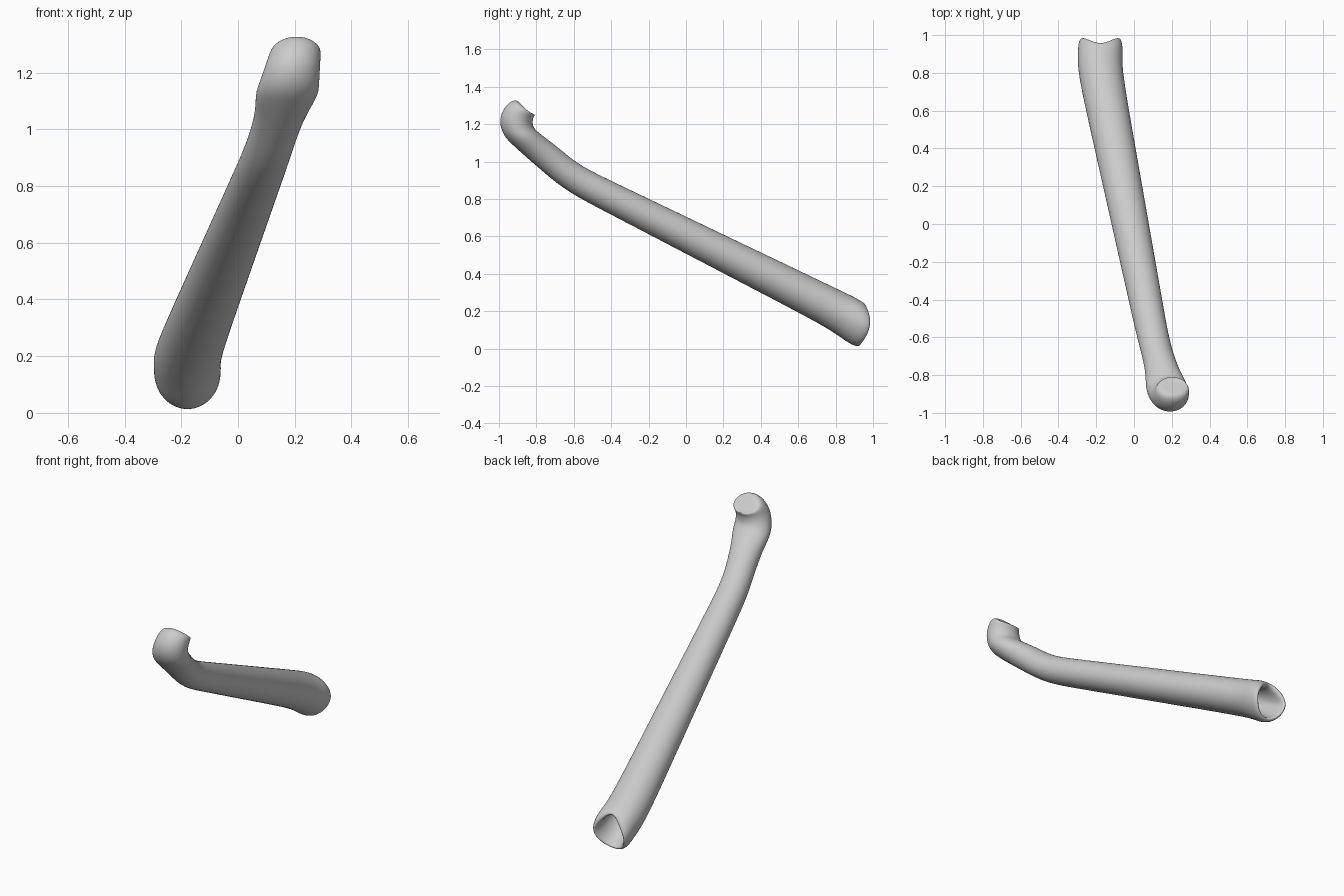
import bpy, bmesh, math
from math import sin, cos, radians

cube = bpy.data.objects.get("Cube")
if cube:
    bpy.data.objects.remove(cube, do_unlink=True)

SIDES = 20


def ring(x, y, z, tilt, width, thick, flare=0.0, pinch=0.0):
    return (x, y, z, tilt, width, thick, flare, pinch)


def blend(first, second, amount):
    return ring(*[a + (b - a) * amount for a, b in zip(first, second)])


def scaled(section, factor):
    x, y, z, tilt, width, thick, flare, pinch = section
    return ring(x, y, z, tilt, width * factor, thick * factor, flare, pinch)


# Straight shaft that tapers evenly towards the head
def shaft_ring(y):
    return ring(x=-0.02 - 0.2 * y, y=y, z=0.607 - y / 2, tilt=27,
                width=0.1 + y / 40, thick=0.09 + y / 50)


# Open end, with sides that reach further back than top and bottom
def mouth_ring(y, size, pinch=0.0):
    return scaled(ring(x=-0.178, y=y, z=0.127, tilt=7, width=0.12,
                       thick=0.127, flare=0.04, pinch=pinch), size)


# Head swept around a small arc, tilting half as fast as it turns
def head_ring(angle):
    turn = radians(angle)
    return ring(x=0.19 - 0.02 * cos(turn),
                y=-0.81 - sin(turn) / 10, z=1.21 - cos(turn) / 10,
                tilt=90 + (angle - 90) / 2,
                width=0.1 + 0.015 * cos(turn),
                thick=0.09 - 0.02 * cos(turn) ** 2)


def ring_verts(bm, section):
    x, y, z, tilt, width, thick, flare, pinch = section
    lean = radians(tilt)
    verts = []
    for i in range(SIDES):
        side, up = cos(math.tau * i / SIDES), sin(math.tau * i / SIDES)
        verts.append(bm.verts.new((
            x + width * side * (1 - pinch * max(0, up)),
            y + thick * up * sin(lean) + flare * side * side,
            z + thick * up * cos(lean))))
    return verts


def loft(name, sections):
    bm = bmesh.new()
    loops = [ring_verts(bm, section) for section in sections]
    for lower, upper in zip(loops, loops[1:]):
        for i in range(SIDES):
            j = (i + 1) % SIDES
            bm.faces.new((lower[i], lower[j], upper[j], upper[i]))
    bm.faces.new(loops[0])
    bm.faces.new(loops[-1])
    bmesh.ops.recalc_face_normals(bm, faces=bm.faces)
    for face in bm.faces:
        face.smooth = True
    mesh = bpy.data.meshes.new(name)
    bm.to_mesh(mesh)
    bm.free()
    obj = bpy.data.objects.new(name, mesh)
    bpy.context.collection.objects.link(obj)
    return obj


# Cavity, from its closed bottom out to the lip
outer_mouth = mouth_ring(0.925, size=1)
cavity = [
    scaled(shaft_ring(0.5), 0.4),
    scaled(shaft_ring(0.8), 0.6),
    mouth_ring(0.92, size=0.7, pinch=0.5),
    mouth_ring(0.955, size=0.83, pinch=0.3),
]

# Outside of the open end and the shaft
shaft = [outer_mouth, blend(outer_mouth, shaft_ring(0.8), 0.5)]
shaft += [shaft_ring(y / 10) for y in (8, 4, 0, -4, -6)]

# Hooked head with a slanted, rounded end face
head = [head_ring(angle) for angle in (30, 60, 90, 115, 140)]
end_face = list(head_ring(145))
end_face[3] = 135
head += [scaled(end_face, 0.75), scaled(end_face, 0.35)]

# Slim neck between the shaft and the head
neck = []
for amount in (0.4, 0.75):
    section = list(blend(shaft[-1], head[0], amount))
    section[4] *= 0.88
    neck.append(section)

limb = loft("hollow_shaft_with_hooked_head", cavity + shaft + neck + head)
skin = limb.modifiers.new("smooth_skin", "SUBSURF")
skin.levels = skin.render_levels = 2
